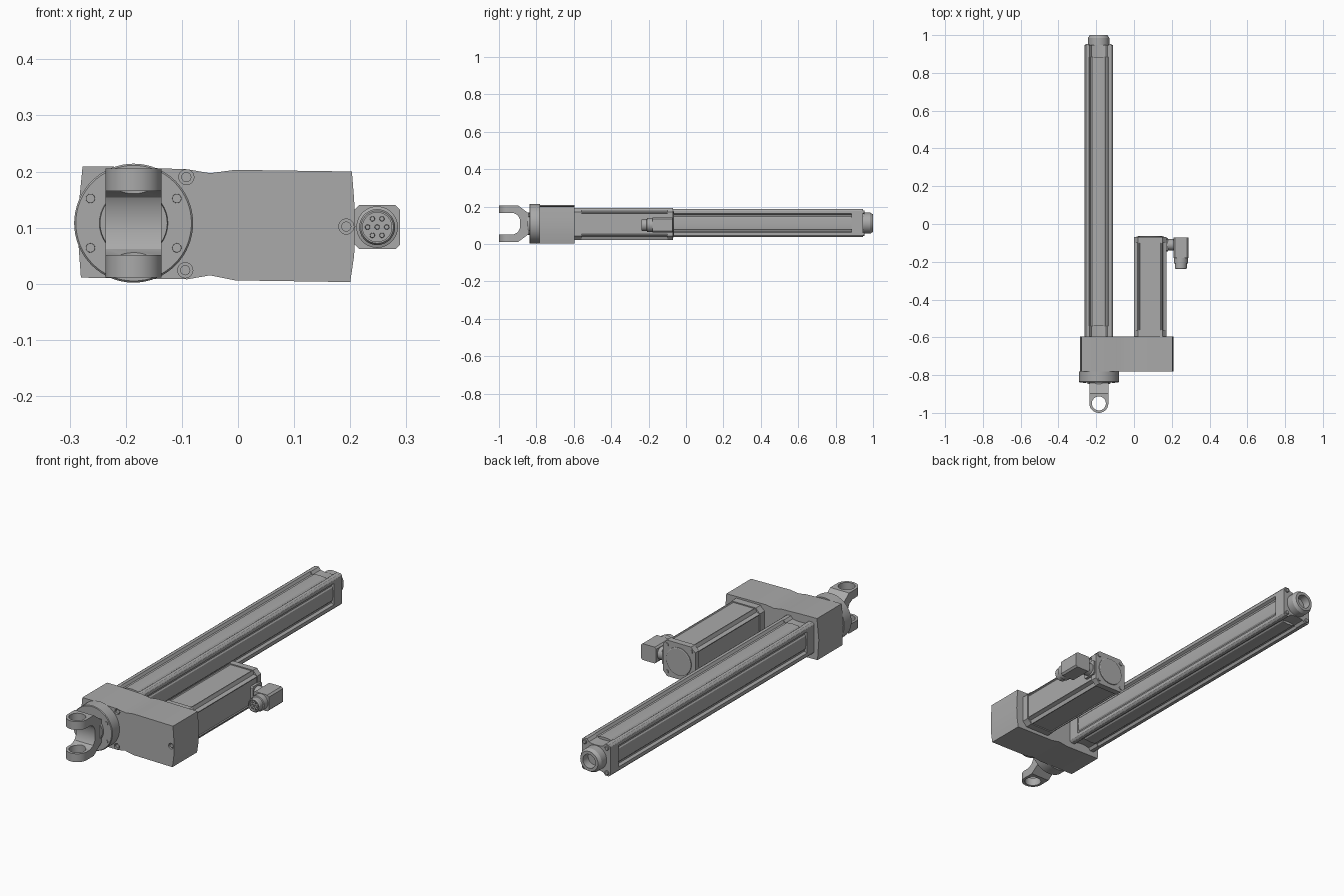
import bpy
import bmesh
import math

old = bpy.data.objects.get("Cube")
if old:
    bpy.data.objects.remove(old, do_unlink=True)

metal = bpy.data.materials.new("satin grey metal")
metal.use_nodes = True
GREY = (0.40, 0.40, 0.40, 1.0)
metal.diffuse_color = GREY
metal.node_tree.nodes["Principled BSDF"].inputs["Base Color"].default_value = GREY
parts = []


def place(axis, u, v, t):
    """Map a 2D outline point and a depth along an axis to 3D."""
    return {"x": (t, u, v), "y": (u, t, v), "z": (u, v, t)}[axis]


def loft(name, axis, rings):
    """Solid through outlines given as (depth, points), capped at both ends."""
    bm = bmesh.new()
    rows = [[bm.verts.new(place(axis, u, v, t)) for u, v in pts] for t, pts in rings]
    n = len(rows[0])
    for a, b in zip(rows, rows[1:]):
        for i in range(n):
            j = (i + 1) % n
            bm.faces.new((a[i], a[j], b[j], b[i]))
    bm.faces.new(rows[0])
    bm.faces.new(rows[-1])
    bmesh.ops.recalc_face_normals(bm, faces=bm.faces[:])
    mesh = bpy.data.meshes.new(name)
    bm.to_mesh(mesh)
    bm.free()
    mesh.materials.append(metal)
    ob = bpy.data.objects.new(name, mesh)
    bpy.context.collection.objects.link(ob)
    parts.append(ob)
    return ob


def prism(name, axis, pts, a, b):
    return loft(name, axis, [(a, pts), (b, pts)])


def circle(c, r, n=40):
    return [(c[0] + r * math.cos(math.tau * i / n), c[1] + r * math.sin(math.tau * i / n))
            for i in range(n)]


def turned(name, axis, c, steps, n=40):
    """Round part from (depth, radius) steps."""
    return loft(name, axis, [(t, circle(c, r, n)) for t, r in steps])


def rect(u0, u1, v0, v1, r=0.0):
    """Rectangle with cut corners."""
    if r == 0:
        return [(u0, v0), (u1, v0), (u1, v1), (u0, v1)]
    return [(u0 + r, v0), (u1 - r, v0), (u1, v0 + r), (u1, v1 - r),
            (u1 - r, v1), (u0 + r, v1), (u0, v1 - r), (u0, v0 + r)]


def boolean(ob, cutter, op="DIFFERENCE"):
    mod = ob.modifiers.new("cut", "BOOLEAN")
    mod.operation = op
    mod.solver = "EXACT"
    mod.object = cutter
    dg = bpy.context.evaluated_depsgraph_get()
    dg.update()
    mesh = bpy.data.meshes.new_from_object(ob.evaluated_get(dg))
    ob.modifiers.clear()
    ob.data = mesh
    parts.remove(cutter)
    bpy.data.objects.remove(cutter, do_unlink=True)


def section(c, w, corner, side, top):
    """Square extrusion outline; each half side is a list of (offset, depth)."""
    pts = []
    for k in range(4):
        half = top if k % 2 == 0 else side
        full = [corner] + half + [(-u, d) for u, d in reversed(half) if u > 0]
        ca, sa = math.cos(k * math.pi / 2), math.sin(k * math.pi / 2)
        for u, d in full:
            v = w - d
            pts.append((c[0] + u * ca - v * sa, c[1] + u * sa + v * ca))
    return pts


# Gearbox with waisted outline and bowed ends
upper = [(-0.277, 0.209), (-0.235, 0.209), (-0.09, 0.204), (-0.05, 0.197), (-0.005, 0.203), (0.203, 0.2)]
right = [(0.207, 0.15), (0.209, 0.102), (0.207, 0.05)]
lower = [(0.2, 0.003), (-0.005, 0.006), (-0.05, 0.015), (-0.09, 0.008), (-0.235, 0.01), (-0.28, 0.011)]
gearbox = prism("gearbox", "y", upper + right + lower + [(-0.287, 0.108)], -0.782, -0.595)
for i, c in enumerate([(-0.092, 0.19), (-0.094, 0.024), (0.193, 0.102)]):
    boolean(gearbox, turned("cutter", "y", c, [(-0.8, 0.0135), (-0.77, 0.0135)], 20))
    turned(f"gearbox_screw_{i}", "y", c, [(-0.778, 0.009), (-0.765, 0.009)], 16)

# Front flange with bolts
AXIS = (-0.186, 0.108)
turned("front_flange", "y", AXIS, [(-0.838, 0.103), (-0.835, 0.106), (-0.78, 0.106)], 64)
for sx in (-1, 1):
    for sz in (-1, 1):
        c = (AXIS[0] + sx * 0.077, AXIS[1] + sz * 0.044)
        turned("flange_bolt", "y", c, [(-0.841, 0.008), (-0.83, 0.009)], 16)

# Clevis fork: side profile crossed with a round-nosed plan, then bored
half = [(-1.01, 0.057), (-0.922, 0.057), (-0.9, 0.046), (-0.888, 0.025)]
outer = [(-0.83, 0.057), (-0.843, 0.057), (-0.897, 0.097), (-1.01, 0.097)]
prof = outer + half
prof = [(y, AXIS[1] + h) for y, h in prof] + [(y, AXIS[1] - h) for y, h in reversed(prof)]
clevis = prism("clevis", "x", prof, -0.3, -0.07)
nose = [(AXIS[0] + 0.05 * math.cos(a), -0.95 + 0.05 * math.sin(a))
        for a in [math.pi + math.pi * i / 24 for i in range(25)]]
plan = nose + [(AXIS[0] + 0.05, -0.82), (AXIS[0] - 0.05, -0.82)]
boolean(clevis, prism("cutter", "z", plan, -0.1, 0.3), "INTERSECT")
boolean(clevis, turned("cutter", "z", (AXIS[0], -0.95), [(-0.1, 0.037), (0.3, 0.037)]))
turned("clevis_collar", "y", AXIS, [(-0.848, 0.06), (-0.83, 0.062)])

# Actuator tube: grooved extrusion between two end blocks
TUBE = (-0.187, 0.111)
corner = (0.0715, 0.0035)
groove = [(0.066, 0), (0.051, 0), (0.044, 0.012), (0.036, 0.012), (0.03, 0.007), (0, 0.004)]
flat = [(0.066, 0), (0, 0)]
valley = [(0.066, 0), (0.048, 0), (0.038, 0.012), (0.02, 0.016), (0, 0.017)]
prism("actuator_tube", "y", section(TUBE, 0.075, corner, groove, groove), -0.54, 0.885)
block = section(TUBE, 0.075, corner, flat, valley)
prism("tube_front_block", "y", block, -0.6, -0.54)
prism("tube_rear_block", "y", block, 0.885, 0.947)
for sx in (-1, 1):
    for sz in (-1, 1):
        c = (TUBE[0] + sx * 0.059, TUBE[1] + sz * 0.059)
        turned("tube_screw", "y", c, [(0.94, 0.010), (0.952, 0.010), (0.954, 0.008)], 16)

# Rod end with a blind bore
rod = turned("rod_end", "y", TUBE, [(0.94, 0.056), (0.985, 0.056), (1.0, 0.047)])
boolean(rod, turned("cutter", "y", TUBE, [(0.96, 0.033), (1.1, 0.033)]))

# Motor: notched extrusion with end flanges and a round rear cover
MOTOR = (0.086, 0.107)
notch = (0.068, 0.017)
ridge = [(0.062, 0), (0.058, 0), (0.055, 0.004), (0, 0.004)]
prism("motor_body", "y", section(MOTOR, 0.085, notch, ridge, ridge), -0.56, -0.1)
flange = section(MOTOR, 0.086, (0.074, 0.012), [(0.064, 0), (0, 0)], [(0.064, 0), (0, 0)])
prism("motor_front_flange", "y", flange, -0.6, -0.56)
prism("motor_rear_flange", "y", flange, -0.1, -0.07)
turned("motor_rear_cover", "y", MOTOR, [(-0.08, 0.066), (-0.066, 0.066), (-0.064, 0.063)], 48)
for sx in (-1, 1):
    for sz in (-1, 1):
        c = (MOTOR[0] + sx * 0.064, MOTOR[1] + sz * 0.064)
        turned("motor_screw", "y", c, [(-0.08, 0.009), (-0.066, 0.009)], 16)

# Angled connector: stub, elbow block, socket and pins
PLUG = (0.248, 0.101)
turned("connector_stub", "x", (-0.11, PLUG[1]), [(0.16, 0.03), (0.21, 0.03)], 28)
prism("connector_base", "x", rect(-0.145, -0.075, 0.066, 0.138, 0.006), 0.165, 0.18)
prism("connector_elbow", "y", rect(0.208, 0.289, 0.062, 0.14, 0.008), -0.18, -0.072)
socket = turned("connector_socket", "y", PLUG,
                [(-0.237, 0.029), (-0.232, 0.032), (-0.21, 0.032), (-0.208, 0.037), (-0.17, 0.037)], 36)
boolean(socket, turned("cutter", "y", PLUG, [(-0.3, 0.026), (-0.225, 0.026)], 36))
pins = [PLUG] + circle(PLUG, 0.017, 6)
for c in pins:
    turned("connector_pin", "y", c, [(-0.234, 0.004), (-0.22, 0.005)], 12)

# Smooth round faces, keep hard edges
bpy.ops.object.select_all(action="DESELECT")
for ob in parts:
    ob.select_set(True)
bpy.context.view_layer.objects.active = parts[0]
bpy.ops.object.shade_smooth_by_angle(angle=math.radians(30))
